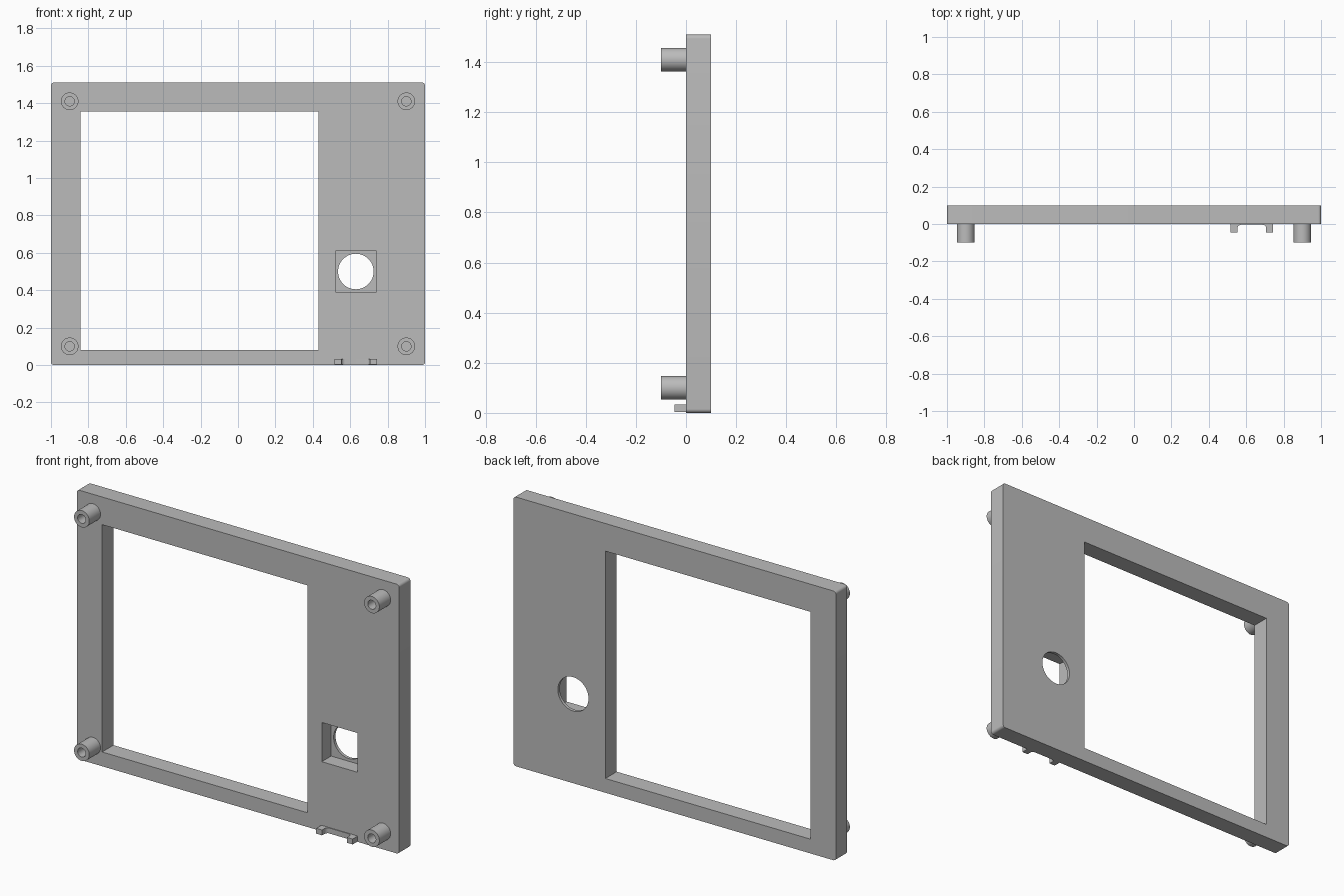
import bpy, bmesh, math
from mathutils import Matrix, Vector

if "Cube" in bpy.data.objects:
    bpy.data.objects.remove(bpy.data.objects["Cube"])

grey = bpy.data.materials.new("plain grey")
grey.use_nodes = True
COLOUR = (0.5, 0.5, 0.5, 1)
grey.diffuse_color = COLOUR
grey.node_tree.nodes["Principled BSDF"].inputs["Base Color"].default_value = COLOUR


def finish(name, bm):
    bmesh.ops.recalc_face_normals(bm, faces=bm.faces)
    mesh = bpy.data.meshes.new(name)
    bm.to_mesh(mesh)
    bm.free()
    mesh.materials.append(grey)
    obj = bpy.data.objects.new(name, mesh)
    bpy.context.collection.objects.link(obj)
    return obj


def prism(name, points, push):
    """Extrude a closed outline along a vector."""
    bm = bmesh.new()
    face = bm.faces.new([bm.verts.new(p) for p in points])
    new = bmesh.ops.extrude_face_region(bm, geom=[face])["geom"]
    verts = [g for g in new if isinstance(g, bmesh.types.BMVert)]
    bmesh.ops.translate(bm, verts=verts, vec=Vector(push))
    return finish(name, bm)


def block(name, x0, x1, y0, y1, z0, z1):
    outline = [(x0, y0, z0), (x1, y0, z0), (x1, y0, z1), (x0, y0, z1)]
    return prism(name, outline, (0, y1 - y0, 0))


def disc(name, x, z, r, y0, y1, sides=48):
    ring = [(x + r * math.cos(a), y0, z + r * math.sin(a))
            for a in (math.tau * i / sides for i in range(sides))]
    return prism(name, ring, (0, y1 - y0, 0))


def smooth(obj):
    bpy.ops.object.select_all(action="DESELECT")
    obj.select_set(True)
    bpy.context.view_layer.objects.active = obj
    bpy.ops.object.shade_smooth_by_angle(angle=math.radians(35))


def cut(obj, cutters):
    """Subtract the cutters, then discard them."""
    for c in cutters:
        mod = obj.modifiers.new("cut", "BOOLEAN")
        mod.operation, mod.solver, mod.object = "DIFFERENCE", "EXACT", c
    bpy.context.view_layer.objects.active = obj
    for mod in list(obj.modifiers):
        bpy.ops.object.modifier_apply(modifier=mod.name)
    for c in cutters:
        bpy.data.objects.remove(c)


# Front panel with softly rounded corners
H, R = 1.51, 0.016
outline = []
for cx, cz, start in ((1 - R, H - R, 0), (R - 1, H - R, 90), (R - 1, R, 180), (1 - R, R, 270)):
    for i in range(7):
        a = math.radians(start + 15 * i)
        outline.append((cx + R * math.cos(a), 0, cz + R * math.sin(a)))
panel = prism("panel", outline, (0, 0.1, 0))

# Screen window, square pocket and round opening behind it
KX, KZ = 0.63, 0.5
cut(panel, [
    block("window_cutter", -0.843, 0.43, -0.1, 0.2, 0.08, 1.355),
    block("pocket_cutter", KX - 0.11, KX + 0.11, -0.1, 0.083, KZ - 0.11, KZ + 0.11),
    disc("opening_cutter", KX, KZ, 0.095, 0.05, 0.2, 64),
])
smooth(panel)

# Hollow mounting posts in the four corners
for side, x in (("right", -0.9), ("left", 0.9)):
    for level, z in (("lower", 0.1), ("upper", 1.41)):
        post = disc(f"{level}_{side}_post", x, z, 0.047, -0.1, 0)
        cut(post, [disc("bore_cutter", x, z, 0.025, -0.2, -0.002, 32)])
        smooth(post)

# Pair of lower tabs joined by a thin filleted bridge
F, BASE, TIP, OUT, IN = 0.02, -0.004, -0.045, 0.113, 0.077
half = [(OUT, 0), (OUT, TIP), (IN, TIP)]
for i in range(7):
    a = math.radians(15 * i)
    half.append((IN - F + F * math.cos(a), BASE - F + F * math.sin(a)))
profile = half + [(-x, y) for x, y in reversed(half)]
tabs = prism("lower_tabs", [(KX + x, y, 0.003) for x, y in profile], (0, 0, 0.03))
smooth(tabs)
